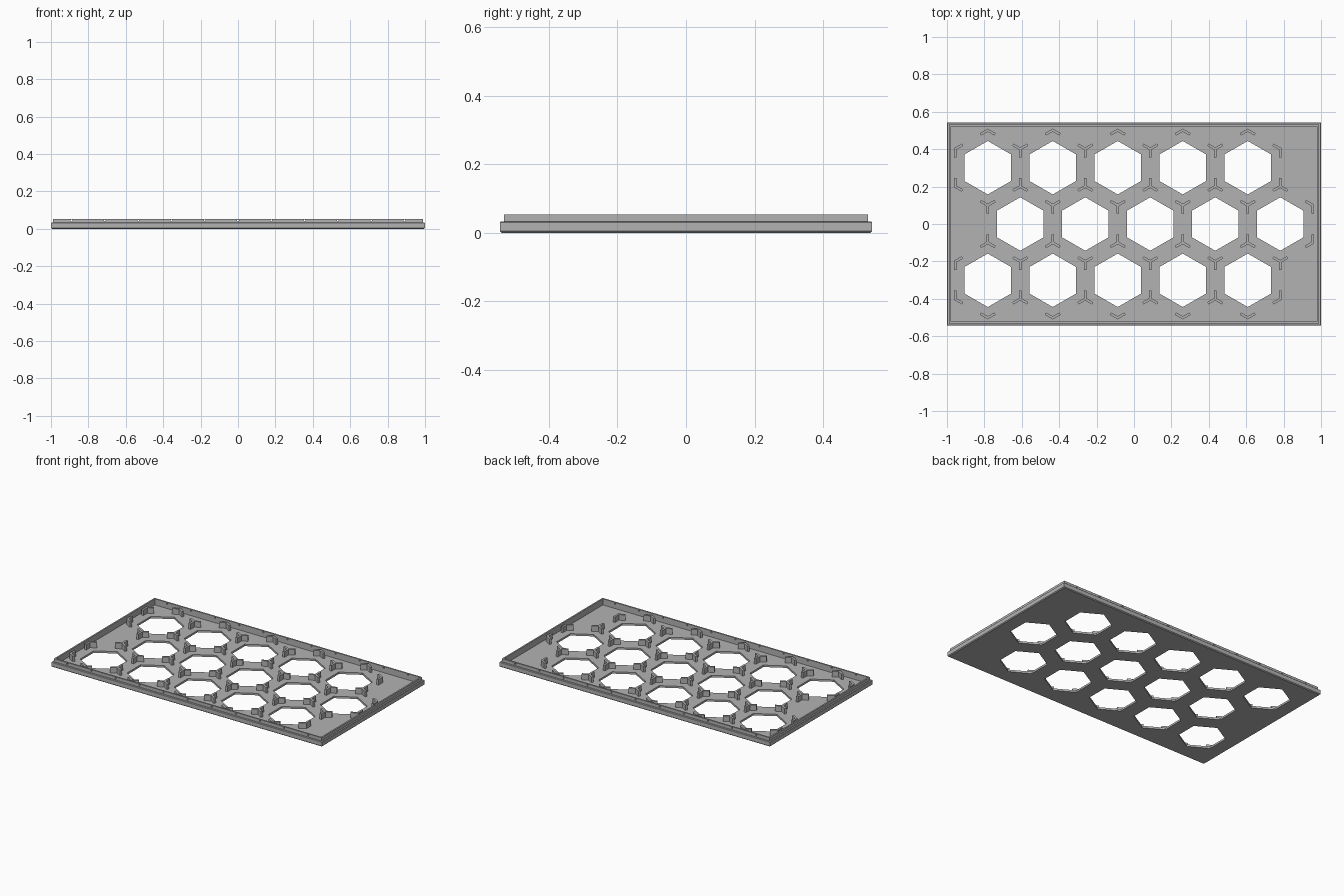
import bpy, bmesh, math
from mathutils import Vector

cube = bpy.data.objects.get("Cube")
if cube:
    bpy.data.objects.remove(cube, do_unlink=True)

HALF_X, HALF_Y = 1.0, 0.542
FLOOR, TOP = 0.013, 0.054
PITCH = 0.3475
CELL = PITCH / math.sqrt(3)      # circumradius of a honeycomb cell
HOLE = 0.143                     # circumradius of a hex opening
ARM, HALF_THICK = 0.045, 0.007   # bracket arms

grey = bpy.data.materials.new("plain_grey")
grey.use_nodes = True
grey.diffuse_color = (0.45, 0.45, 0.45, 1)
grey.node_tree.nodes["Principled BSDF"].inputs["Base Color"].default_value = (0.45, 0.45, 0.45, 1)


def finish(bm, name):
    bmesh.ops.recalc_face_normals(bm, faces=bm.faces)
    mesh = bpy.data.meshes.new(name)
    bm.to_mesh(mesh)
    bm.free()
    mesh.materials.append(grey)
    obj = bpy.data.objects.new(name, mesh)
    bpy.context.collection.objects.link(obj)
    return obj


def prism(bm, points, z0, z1):
    low = [bm.verts.new((p[0], p[1], z0)) for p in points]
    high = [bm.verts.new((p[0], p[1], z1)) for p in points]
    bm.faces.new(low[::-1])
    bm.faces.new(high)
    n = len(points)
    for i in range(n):
        j = (i + 1) % n
        bm.faces.new((low[i], low[j], high[j], high[i]))


def hexagon(centre, radius):
    return [centre + radius * Vector((math.cos(a), math.sin(a)))
            for a in (math.radians(30 + 60 * k) for k in range(6))]


# Honeycomb centres: three staggered rows of five
centres = []
for row in (-1, 0, 1):
    shift = PITCH / 4 if row == 0 else -PITCH / 4
    centres += [Vector(((i - 2) * PITCH + shift, row * CELL * 1.5)) for i in range(5)]

# Tray: stepped rectangular rings from the underside, over the rim, to the floor
bm = bmesh.new()
profile = [(0.005, 0), (0, 0.005), (0, 0.031), (0.002, 0.033), (0.011, 0.033),
           (0.011, TOP), (0.021, TOP), (0.021, FLOOR)]
rings = []
for inset, z in profile:
    x, y = HALF_X - inset, HALF_Y - inset
    rings.append([bm.verts.new((sx * x, sy * y, z))
                  for sx, sy in ((-1, -1), (1, -1), (1, 1), (-1, 1))])
for a, b in zip(rings, rings[1:]):
    for i in range(4):
        j = (i + 1) % 4
        bm.faces.new((a[i], a[j], b[j], b[i]))
bm.faces.new(rings[0][::-1])
bm.faces.new(rings[-1])
tray = finish(bm, "tray")

# Cutters: hex openings in the floor, pin holes in the front and back rim
bm = bmesh.new()
for c in centres:
    prism(bm, hexagon(c, HOLE), -0.02, 0.03)
for i in range(-5, 6):
    for side in (-1, 1):
        ring = [Vector((i * 0.178 + 0.005 * math.cos(a), 0, 0.045 + 0.005 * math.sin(a)))
                for a in (math.tau * k / 8 for k in range(8))]
        ends = [[bm.verts.new(p + Vector((0, side * y, 0))) for p in ring]
                for y in (HALF_Y - 0.03, HALF_Y)]
        bm.faces.new(ends[0])
        bm.faces.new(ends[1][::-1])
        for k in range(8):
            n = (k + 1) % 8
            bm.faces.new((ends[0][k], ends[0][n], ends[1][n], ends[1][k]))
cutter = finish(bm, "opening_cutter")
cutter.hide_render = True
cut = tray.modifiers.new("openings", "BOOLEAN")
cut.operation, cut.solver, cut.object = "DIFFERENCE", "EXACT", cutter
bpy.context.view_layer.objects.active = tray
bpy.ops.object.modifier_apply(modifier=cut.name)
bpy.data.objects.remove(cutter, do_unlink=True)

# Corner brackets: collect the cell edges meeting at every honeycomb corner
corners = {}
for c in centres:
    pts = hexagon(c, CELL)
    for i, p in enumerate(pts):
        key = (round(p.x * 100 / 2), round(p.y * 100 / 2))
        _, angles = corners.setdefault(key, (p, set()))
        for q in (pts[i - 1], pts[(i + 1) % 6]):
            d = q - p
            angles.add(round(math.degrees(math.atan2(d.y, d.x))) % 360)

# Each bracket is one mitred outline of two or three arms, extruded upward
bm = bmesh.new()
for p, angles in corners.values():
    order = sorted(angles)
    outline = []
    for i, deg in enumerate(order):
        a = math.radians(deg)
        along = Vector((math.cos(a), math.sin(a)))
        across = Vector((-along.y, along.x)) * HALF_THICK
        outline += [p + along * ARM - across, p + along * ARM + across]
        gap = math.radians((order[(i + 1) % len(order)] - deg) % 360) / 2
        mid = Vector((math.cos(a + gap), math.sin(a + gap)))
        outline.append(p + mid * HALF_THICK / math.sin(gap))
    prism(bm, outline, FLOOR - 0.002, 0.05)
finish(bm, "corner_brackets")
